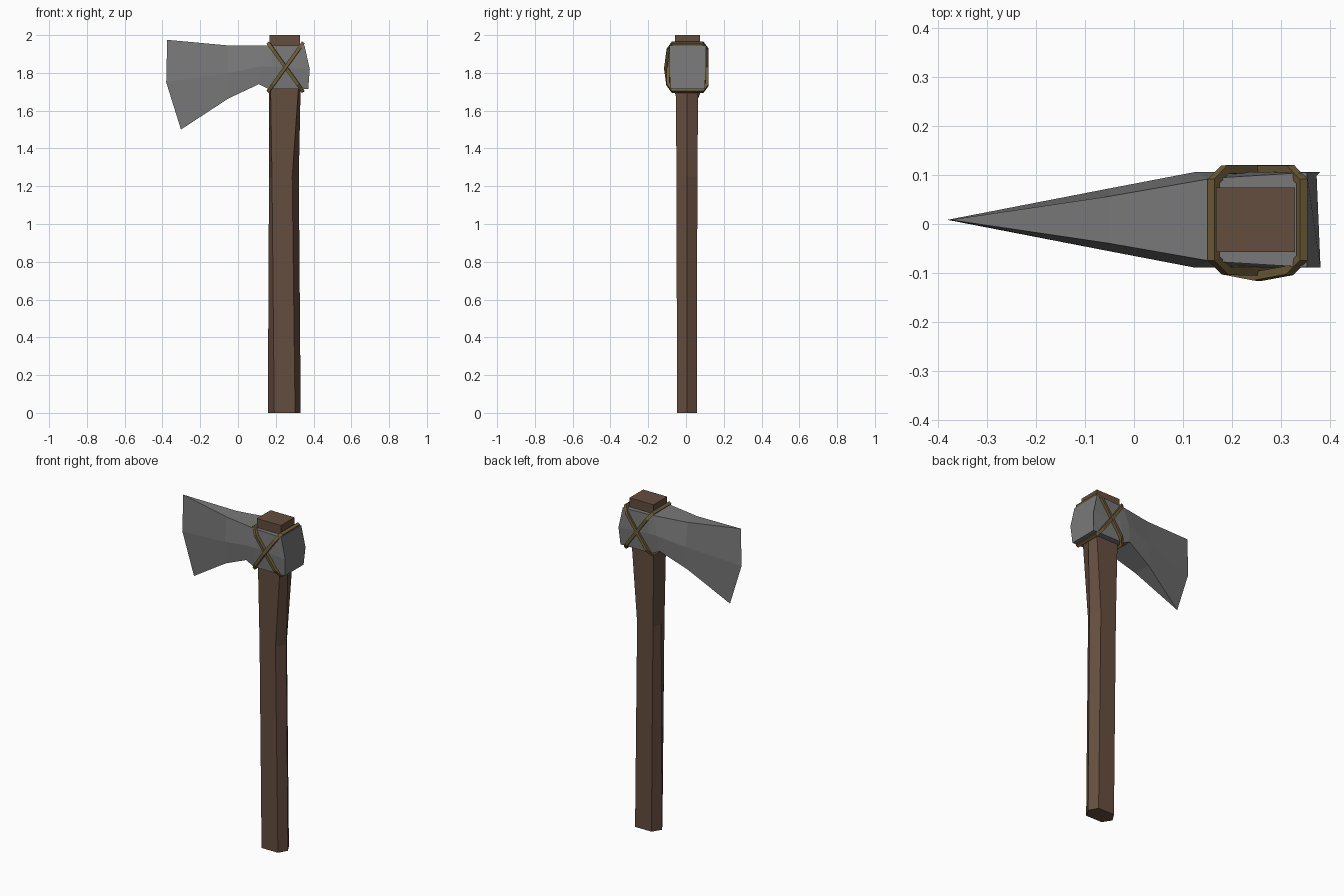
import bpy, bmesh
from mathutils import Vector

if "Cube" in bpy.data.objects:
    bpy.data.objects.remove(bpy.data.objects["Cube"])


def material(name, col):
    m = bpy.data.materials.new(name)
    m.diffuse_color = (*col, 1)
    m.use_nodes = True
    m.node_tree.nodes["Principled BSDF"].inputs["Base Color"].default_value = m.diffuse_color
    return m


wood = material("wood", (0.13, 0.075, 0.05))
leather = material("leather", (0.16, 0.11, 0.04))
steel = material("steel", (0.19, 0.19, 0.19))


def loft(name, rings, mat):
    """Skin a list of equally sized vertex rings and cap both ends."""
    bm = bmesh.new()
    vs = [[bm.verts.new(p) for p in r] for r in rings]
    n = len(rings[0])
    for a, b in zip(vs, vs[1:]):
        for i in range(n):
            j = (i + 1) % n
            bm.faces.new((a[i], a[j], b[j], b[i]))
    bm.faces.new(vs[0])
    bm.faces.new(vs[-1])
    bmesh.ops.remove_doubles(bm, verts=bm.verts, dist=1e-5)
    bmesh.ops.recalc_face_normals(bm, faces=bm.faces)
    me = bpy.data.meshes.new(name)
    bm.to_mesh(me)
    bm.free()
    me.materials.append(mat)
    ob = bpy.data.objects.new(name, me)
    bpy.context.collection.objects.link(ob)
    return ob


# Handle: hexagonal shaft (z, left point, left edge, right edge, right point, half depth)
shaft = []
for z, x0, x1, x2, x3, h in [(0, .158, .192, .302, .332, .053),
                             (1.25, .164, .180, .287, .322, .055),
                             (1.75, .163, .172, .322, .332, .060)]:
    c = .005
    shaft.append([(x0, c, z), (x1, c - h, z), (x2, c - h, z),
                  (x3, c, z), (x2, c + h, z), (x1, c + h, z)])
loft("handle", shaft, wood)

# Handle end poking out of the top of the head
loft("handle_top", [[(.167, -.057, z), (.328, -.057, z), (.328, .074, z), (.167, .074, z)]
                    for z in (1.73, 2.0)], wood)

# Axe head: stations from cutting edge to butt, each with (x, z, half width)
# for its top, middle and bottom
stations = [
    ((-.375, 1.975, 0), (-.38, 1.75, 0), (-.302, 1.50, 0)),
    ((-.05, 1.945, .048), (-.05, 1.80, .064), (-.05, 1.665, .056)),
    ((.15, 1.945, .083), (.125, 1.835, .0975), (.11, 1.74, .086)),
    ((.18, 1.945, .086), (.18, 1.835, .0975), (.16, 1.715, .090)),
    ((.352, 1.945, .0965), (.38, 1.82, .0975), (.372, 1.715, .090)),
]
cy = .0085
head = []
for st in stations:
    front = [(x, cy - h, z) for x, z, h in st]
    back = [(x, cy + h, z) for x, z, h in reversed(st)]
    head.append(front + back)
loft("axe_head", head, steel)


# Lashings: two closed loops tilted opposite ways, crossing front and back
def lashing(name, flip, bulge):
    path = [(.162, -.07), (.188, -.095), (.25, -.095 - bulge), (.316, -.095), (.342, -.07),
            (.342, .087), (.318, .111), (.186, .111), (.162, .087)]
    pts = []
    for x, y in path:
        s = (x - .162) / .18
        pts.append(Vector((x, y, 1.705 + .25 * (1 - s if flip else s))))
    cu = bpy.data.curves.new(name, 'CURVE')
    cu.dimensions = '3D'
    cu.bevel_depth = .0125
    cu.bevel_resolution = 0
    sp = cu.splines.new('POLY')
    sp.points.add(len(pts) - 1)
    for q, p in zip(sp.points, pts):
        q.co = (*p, 1)
    sp.use_cyclic_u = True
    sp.use_smooth = False
    cu.materials.append(leather)
    ob = bpy.data.objects.new(name, cu)
    bpy.context.collection.objects.link(ob)


lashing("lashing_under", True, 0)
lashing("lashing_over", False, .012)
